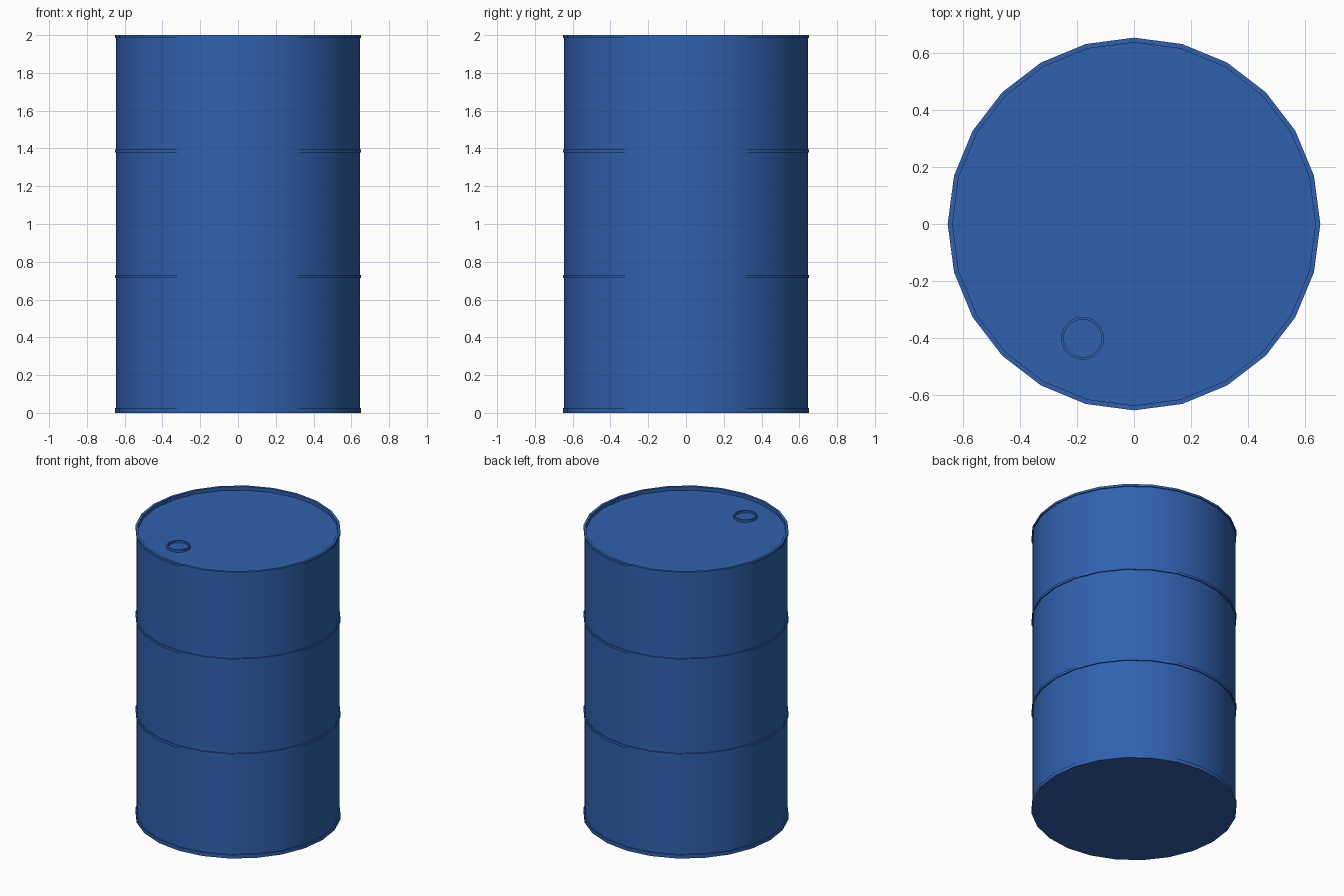
import bpy, bmesh, math

if "Cube" in bpy.data.objects:
    bpy.data.objects.remove(bpy.data.objects["Cube"])

blue = bpy.data.materials.new("blue_paint")
blue.diffuse_color = (0.03, 0.12, 0.43, 1)
blue.use_nodes = True
blue.node_tree.nodes["Principled BSDF"].inputs["Base Color"].default_value = blue.diffuse_color


def lathe(name, profile, sides, location=(0, 0, 0)):
    """Spin an (r, z) profile round z; both ends are closed by flat discs."""
    bm = bmesh.new()
    rings = [[bm.verts.new((r * math.cos(2 * math.pi * i / sides),
                            r * math.sin(2 * math.pi * i / sides), z))
              for i in range(sides)] for r, z in profile]
    for low, high in zip(rings, rings[1:]):
        for i in range(sides):
            j = (i + 1) % sides
            bm.faces.new((low[i], low[j], high[j], high[i]))
    bm.faces.new(rings[0][::-1])
    bm.faces.new(rings[-1])
    mesh = bpy.data.meshes.new(name)
    bm.to_mesh(mesh)
    bm.free()
    mesh.materials.append(blue)
    ob = bpy.data.objects.new(name, mesh)
    ob.location = location
    bpy.context.collection.objects.link(ob)
    bpy.ops.object.select_all(action='DESELECT')
    ob.select_set(True)
    bpy.context.view_layer.objects.active = ob
    bpy.ops.object.shade_smooth_by_angle(angle=math.radians(30))
    return ob


# Drum: slim raised bands at the ends and at the thirds, recessed lid
R_BAND, R_BODY, R_LID, Z_LID = 0.652, 0.645, 0.635, 1.975
profile = []
for z0, z1 in ((0, 0.025), (0.713, 0.731), (1.378, 1.394), (1.985, 2)):
    if z0 > 0:
        profile.append((R_BODY, z0))
    profile += [(R_BAND, z0), (R_BAND, z1)]
    if z1 < 2:
        profile.append((R_BODY, z1))
profile += [(R_LID, 2), (R_LID, Z_LID)]
lathe("drum", profile, 24)

# Filler cap: small raised ring with a sunken centre
lathe("filler_cap", [(0.075, 0), (0.075, 0.017), (0.066, 0.017), (0.066, 0.002)],
      24, (-0.18, -0.40, Z_LID))
